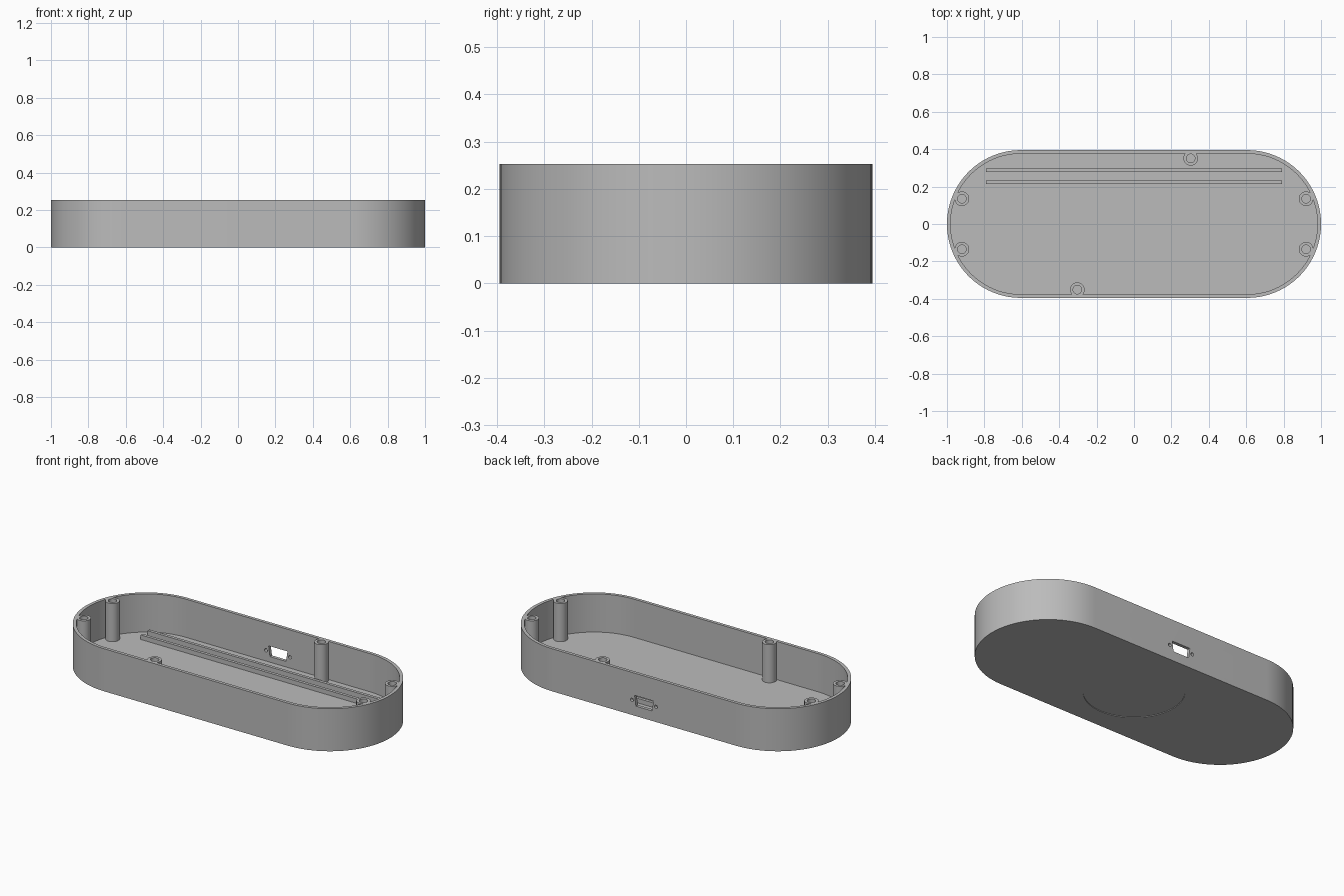
import bpy
import bmesh
from math import pi, sin, cos

cube = bpy.data.objects.get("Cube")
if cube:
    bpy.data.objects.remove(cube, do_unlink=True)

LENGTH, WIDTH, HEIGHT = 2.0, 0.79, 0.253
WALL, FLOOR = 0.019, 0.026
END_X = (LENGTH - WIDTH) / 2

grey = bpy.data.materials.new("plain grey")
grey.use_nodes = True
colour = (0.5, 0.5, 0.5, 1)
grey.diffuse_color = colour
grey.node_tree.nodes["Principled BSDF"].inputs["Base Color"].default_value = colour


def prism(name, outline, start, end, axis="z"):
    """Extrude a flat outline along z, or along y for (x, z) outlines."""
    def place(p, d):
        return (p[0], p[1], d) if axis == "z" else (p[0], d, p[1])
    bm = bmesh.new()
    low = [bm.verts.new(place(p, start)) for p in outline]
    high = [bm.verts.new(place(p, end)) for p in outline]
    bm.faces.new(low)
    bm.faces.new(high)
    for i in range(len(low)):
        j = (i + 1) % len(low)
        bm.faces.new((low[i], low[j], high[j], high[i]))
    bmesh.ops.recalc_face_normals(bm, faces=bm.faces)
    mesh = bpy.data.meshes.new(name)
    bm.to_mesh(mesh)
    bm.free()
    mesh.materials.append(grey)
    obj = bpy.data.objects.new(name, mesh)
    bpy.context.collection.objects.link(obj)
    return obj


def stadium(radius, steps=40):
    return [(side * (END_X + radius * cos(a)), side * radius * sin(a))
            for side in (1, -1)
            for a in (-pi / 2 + pi * i / steps for i in range(steps + 1))]


def circle(x, y, radius, steps=32):
    return [(x + radius * cos(2 * pi * i / steps), y + radius * sin(2 * pi * i / steps))
            for i in range(steps)]


def rectangle(x, y, half_x, half_y):
    return [(x + sx * half_x, y + sy * half_y)
            for sx, sy in ((-1, -1), (1, -1), (1, 1), (-1, 1))]


def combine(tool, operation):
    """Apply one boolean to the enclosure and discard the tool."""
    mod = enclosure.modifiers.new("boolean", "BOOLEAN")
    mod.operation = operation
    mod.solver = "EXACT"
    mod.object = tool
    bpy.ops.object.modifier_apply(modifier=mod.name)
    bpy.data.objects.remove(tool, do_unlink=True)


# Open tray with rounded ends
enclosure = prism("enclosure_tray", stadium(WIDTH / 2), 0, HEIGHT)
bpy.context.view_layer.objects.active = enclosure
enclosure.select_set(True)
combine(prism("cavity", stadium(WIDTH / 2 - WALL), FLOOR, HEIGHT + 0.1), "DIFFERENCE")

# Screw bosses, flush with the rim and merged into the wall
bosses = [(sx * 0.92, sy * 0.135) for sx in (1, -1) for sy in (1, -1)]
bosses += [(0.303, 0.351), (-0.303, -0.351)]
for x, y in bosses:
    combine(prism("screw_boss", circle(x, y, 0.039), FLOOR / 2, HEIGHT), "UNION")
for x, y in bosses:
    combine(prism("screw_hole", circle(x, y, 0.023), FLOOR, HEIGHT + 0.1), "DIFFERENCE")

# Two long rails forming a board slot near the back
for y in (0.223, 0.288):
    combine(prism("board_rail", rectangle(0, y, 0.79, 0.009), FLOOR / 2, 0.053), "UNION")

# Connector opening with its two fixing holes through the back wall
PORT_Z = 0.09
port = [(-0.062, PORT_Z + 0.031), (-0.053, PORT_Z - 0.031),
        (0.053, PORT_Z - 0.031), (0.062, PORT_Z + 0.031)]
combine(prism("port_opening", port, 0.3, 0.5, "y"), "DIFFERENCE")
for x in (-0.079, 0.079):
    combine(prism("port_screw", circle(x, PORT_Z, 0.01, 16), 0.3, 0.5, "y"), "DIFFERENCE")

# Shallow round recess under the base
combine(prism("base_recess", circle(0, 0, 0.275, 64), -0.1, 0.004), "DIFFERENCE")

bpy.ops.object.shade_smooth_by_angle(angle=pi / 6)
